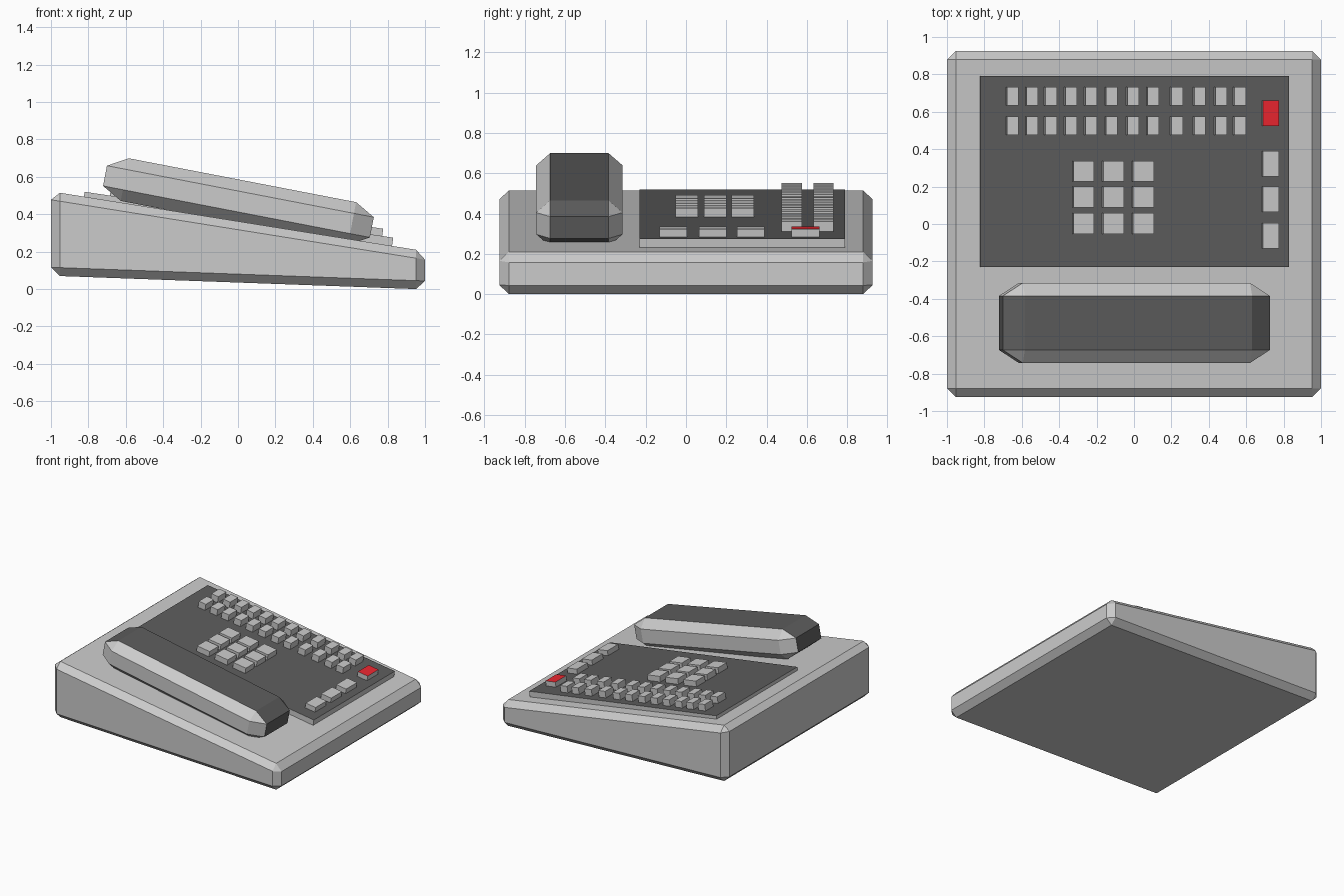
import bpy, bmesh
from math import atan, sin, cos
from mathutils import Matrix, Vector

if "Cube" in bpy.data.objects:
    bpy.data.objects.remove(bpy.data.objects["Cube"])


def material(name, rgb):
    m = bpy.data.materials.new(name)
    m.diffuse_color = (*rgb, 1)
    m.use_nodes = True
    m.node_tree.nodes["Principled BSDF"].inputs["Base Color"].default_value = m.diffuse_color
    return m


grey = material("grey", (0.8, 0.8, 0.8))
dark = material("dark", (0.11, 0.11, 0.11))
red = material("red", (0.85, 0.02, 0.03))


def finish(name, bm, accent=None, test=None):
    """Make an object; faces passing the test get the accent colour."""
    me = bpy.data.meshes.new(name)
    if accent:
        me.materials.append(grey)
        me.materials.append(accent)
        for f in bm.faces:
            f.material_index = int(test(f.normal))
    bm.to_mesh(me)
    bm.free()
    ob = bpy.data.objects.new(name, me)
    bpy.context.collection.objects.link(ob)
    return ob


def chamfered_box(half, inset):
    """Box with flat chamfers on every edge and corner."""
    bm = bmesh.new()
    for axis in range(3):
        for sx in (-1, 1):
            for sy in (-1, 1):
                for sz in (-1, 1):
                    s = (sx, sy, sz)
                    bm.verts.new([s[i] * (half[i] - (0 if i == axis else inset[i]))
                                  for i in range(3)])
    bmesh.ops.convex_hull(bm, input=bm.verts[:])
    bmesh.ops.dissolve_limit(bm, angle_limit=0.01, verts=bm.verts[:], edges=bm.edges[:])
    bmesh.ops.recalc_face_normals(bm, faces=bm.faces[:])
    bm.normal_update()
    return bm


# Wedge-shaped base: top and bottom follow separate slopes
bm = chamfered_box((1, 0.926, 0.1), (0.048, 0.047, 0.045))
for v in bm.verts:
    x = v.co.x
    if v.co.z > 0:
        v.co.z += 0.2625 - 0.16 * x
    else:
        v.co.z += 0.135 - 0.0365 * x
finish("base", bm)

# Handset: tilted chamfered bar, dark along its top, ends and underside
tilt = atan(0.193)
bm = chamfered_box((0.7265, 0.214, 0.116), (0.108, 0.069, 0.061))
u, w = -0.0865, 0.46
ob = finish("handset", bm, dark, lambda n: abs(n.y) < 0.1)
ob.location = (u * cos(tilt) + w * sin(tilt), -0.529, -u * sin(tilt) + w * cos(tilt))
ob.rotation_euler.y = tilt

SLOPE = 0.1485


def panel_block(name, x, y, sx, sy, top, bottom, accent=None):
    """Box lying on the tilted panel surface, from bottom to top height."""
    bm = bmesh.new()
    bmesh.ops.create_cube(bm, size=1, matrix=Matrix.Translation((0, 0, (top + bottom) / 2))
                          @ Matrix.Diagonal((sx, sy, top - bottom, 1)))
    bm.normal_update()
    ob = finish(name, bm, accent, lambda n: n.z > 0.5)
    ob.location = (x - top * SLOPE, y, 0.52 - SLOPE * (x + 0.82))
    ob.rotation_euler.y = atan(SLOPE)


# Dark-topped key panel
panel_block("key_panel", 0.005, 0.28, 1.668, 1.02, 0, -0.06, dark)

# Two rows of small memory keys
columns = (-0.647, -0.543, -0.443, -0.335, -0.228, -0.118, -0.004, 0.104, 0.231, 0.353, 0.467, 0.567)
for y in (0.683, 0.525):
    for x in columns:
        panel_block("memory_key", x, y, 0.062, 0.1, 0.052, -0.02)

# Three by three number pad
for x in (-0.268, -0.108, 0.051):
    for y in (0.003, 0.145, 0.282):
        panel_block("number_key", x, y, 0.112, 0.112, 0.045, -0.02)

# Function keys on the right and the red-topped key
for y in (-0.063, 0.133, 0.322):
    panel_block("function_key", 0.733, y, 0.088, 0.137, 0.04, -0.02)
panel_block("red_key", 0.733, 0.593, 0.088, 0.137, 0.04, -0.02, red)
